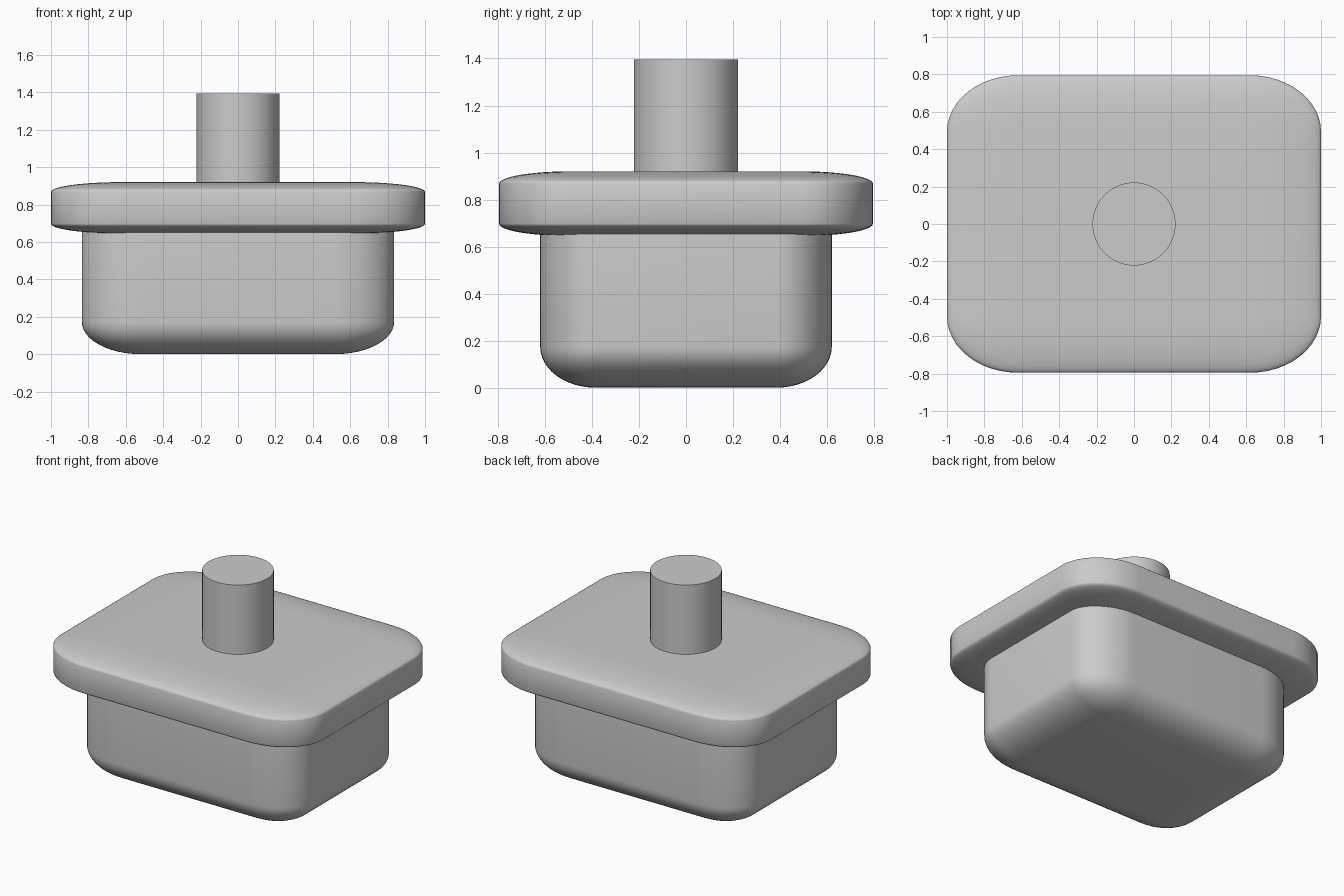
import bpy, bmesh
from mathutils import Matrix, Vector

if "Cube" in bpy.data.objects:
    bpy.data.objects.remove(bpy.data.objects["Cube"])

grey = bpy.data.materials.new("grey")
grey.diffuse_color = (0.6, 0.6, 0.6, 1)
grey.use_nodes = True
grey.node_tree.nodes["Principled BSDF"].inputs["Base Color"].default_value = grey.diffuse_color


def finish(bm, name):
    mesh = bpy.data.meshes.new(name)
    bm.to_mesh(mesh)
    bm.free()
    mesh.materials.append(grey)
    ob = bpy.data.objects.new(name, mesh)
    bpy.context.collection.objects.link(ob)
    bpy.ops.object.select_all(action='DESELECT')
    ob.select_set(True)
    bpy.context.view_layer.objects.active = ob
    bpy.ops.object.shade_smooth_by_angle()
    return ob


def soft_box(name, half_x, half_y, z0, z1, rounding):
    """Unit cube rounded evenly, then stretched so the corners become elliptical."""
    bm = bmesh.new()
    bmesh.ops.create_cube(bm, size=1)
    bmesh.ops.bevel(bm, geom=bm.edges[:], offset=rounding, segments=12,
                    profile=0.5, affect='EDGES')
    bmesh.ops.scale(bm, vec=Vector((2 * half_x, 2 * half_y, z1 - z0)), verts=bm.verts)
    bmesh.ops.translate(bm, vec=Vector((0, 0, (z0 + z1) / 2)), verts=bm.verts)
    return finish(bm, name)


# Lower body, running up into the lid
soft_box("body", 0.835, 0.62, 0.0, 0.91, 0.19)

# Wide overhanging lid
soft_box("lid", 1.0, 0.795, 0.645, 0.92, 0.19)

# Upright round post
bm = bmesh.new()
bmesh.ops.create_cone(bm, cap_ends=True, segments=64, radius1=0.222, radius2=0.222,
                      depth=0.595, matrix=Matrix.Translation((0, 0, 1.0975)))
finish(bm, "post")
